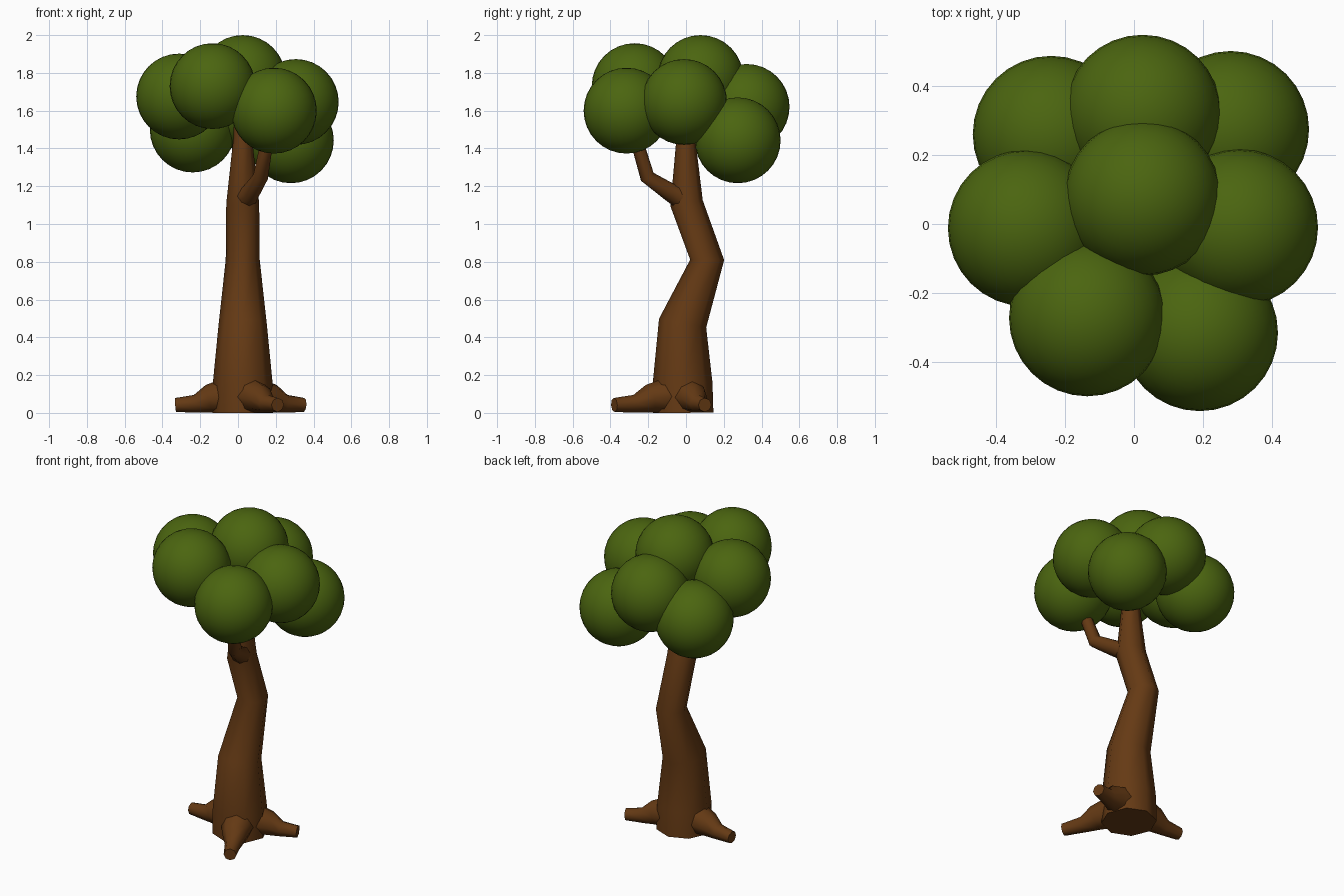
import bpy, bmesh, math
from mathutils import Vector

if "Cube" in bpy.data.objects:
    bpy.data.objects.remove(bpy.data.objects["Cube"])


def material(name, color):
    m = bpy.data.materials.new(name)
    m.diffuse_color = (*color, 1)
    m.use_nodes = True
    m.node_tree.nodes["Principled BSDF"].inputs["Base Color"].default_value = m.diffuse_color
    return m


bark = material("bark", (0.13, 0.042, 0.007))
leaf = material("leaf", (0.07, 0.13, 0.005))


def tube(name, points, sides=8):
    """Faceted limb through (x, y, z, radius) points, kept above the ground."""
    bm = bmesh.new()
    pos = [Vector(p[:3]) for p in points]
    rings = []
    for i, p in enumerate(points):
        d = Vector()
        if i > 0:
            d += (pos[i] - pos[i - 1]).normalized()
        if i < len(pos) - 1:
            d += (pos[i + 1] - pos[i]).normalized()
        d.normalize()
        ref = Vector((0, 1, 0)) if abs(d.z) > 0.6 else Vector((0, 0, 1))
        u = ref.cross(d).normalized()
        v = d.cross(u)
        ring = []
        for k in range(sides):
            a = math.tau * k / sides
            co = pos[i] + p[3] * (math.cos(a) * u + math.sin(a) * v)
            co.z = max(co.z, 0)
            ring.append(bm.verts.new(co))
        rings.append(ring)
    for a, b in zip(rings, rings[1:]):
        for k in range(sides):
            n = (k + 1) % sides
            bm.faces.new((a[k], a[n], b[n], b[k]))
    bm.faces.new(rings[0][::-1])
    bm.faces.new(rings[-1])
    bmesh.ops.recalc_face_normals(bm, faces=bm.faces)
    me = bpy.data.meshes.new(name)
    bm.to_mesh(me)
    bm.free()
    me.materials.append(bark)
    ob = bpy.data.objects.new(name, me)
    bpy.context.collection.objects.link(ob)
    bpy.ops.object.select_all(action='DESELECT')
    ob.select_set(True)
    bpy.context.view_layer.objects.active = ob
    bpy.ops.object.shade_smooth_by_angle(angle=math.radians(48))


# Crooked trunk
tube("trunk", [(0.025, -0.015, 0, 0.16), (0.025, -0.018, 0.16, 0.158),
               (0.025, -0.018, 0.475, 0.127), (0.025, 0.112, 0.81, 0.09),
               (0.025, 0.003, 1.11, 0.087), (0.025, -0.001, 1.45, 0.05),
               (0.025, 0, 1.58, 0.045)])

# Side branch
tube("branch", [(0.035, -0.01, 1.13, 0.065), (0.065, -0.08, 1.165, 0.05),
                (0.12, -0.205, 1.25, 0.04), (0.15, -0.255, 1.42, 0.034)])

# Three roots spreading from the trunk foot
for i, (x, y) in enumerate([(0.35, 0.10), (0.21, -0.38), (-0.33, 0.01)]):
    c, tip = Vector((0.025, -0.015)), Vector((x, y))
    pts = []
    for t, z, r in [(0.2, 0.09, 0.10), (0.5, 0.075, 0.075),
                    (0.7, 0.048, 0.048), (1.0, 0.042, 0.037)]:
        q = c.lerp(tip, t)
        pts.append((q.x, q.y, z, r))
    tube(f"root_{i + 1}", pts)

# Round leaf clumps
clumps = [(0.19, -0.315, 1.60), (-0.135, -0.272, 1.73), (-0.312, -0.012, 1.675),
          (-0.24, 0.26, 1.50), (0.025, 0.321, 1.62), (0.28, 0.274, 1.443),
          (0.306, -0.01, 1.646), (0.025, 0.077, 1.773)]
for i, c in enumerate(clumps):
    bpy.ops.mesh.primitive_uv_sphere_add(segments=32, ring_count=16,
                                         radius=0.227, location=c)
    ob = bpy.context.object
    ob.name = f"leaf_clump_{i + 1}"
    ob.data.materials.append(leaf)
    bpy.ops.object.shade_smooth()
